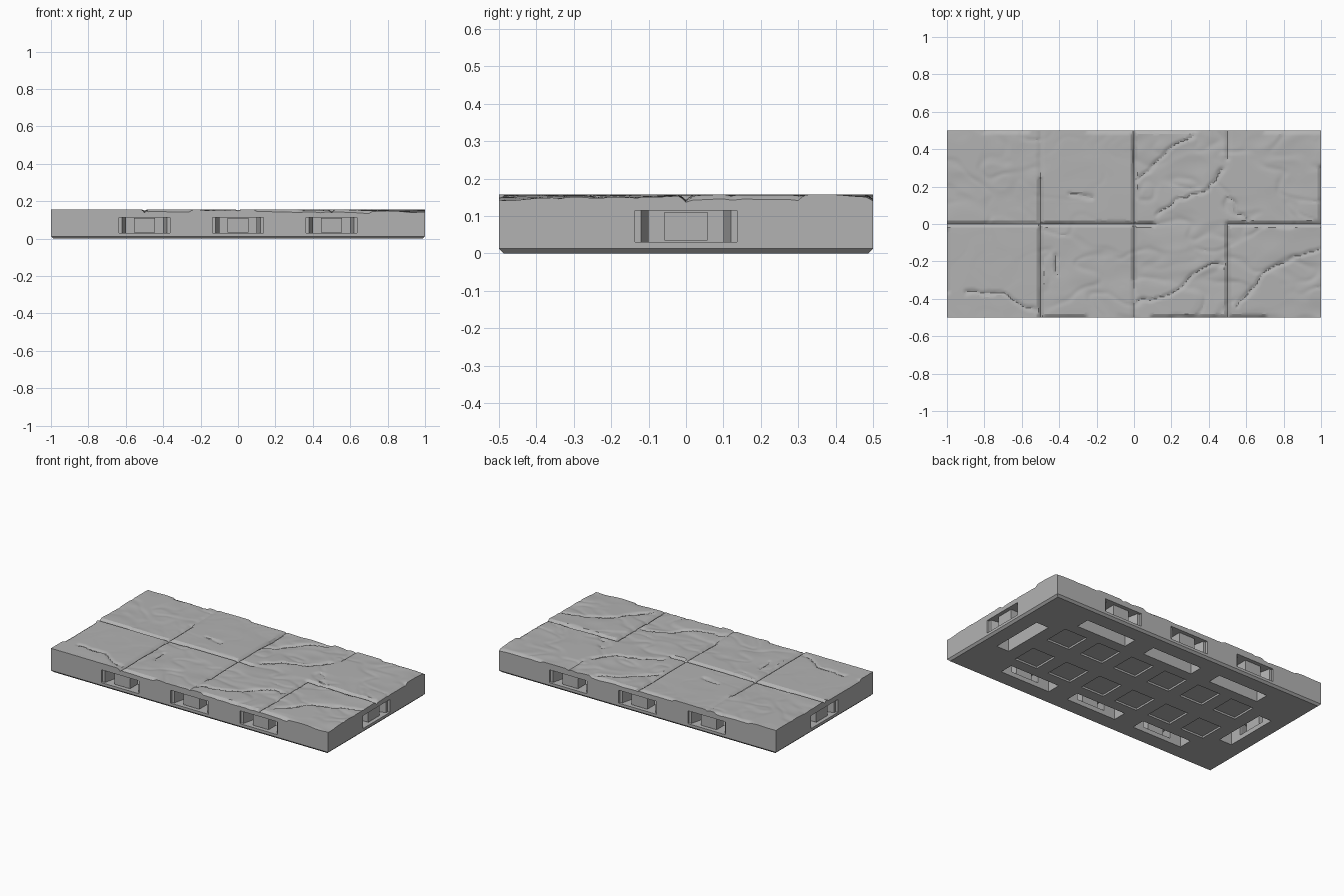
import bpy, bmesh, math
from mathutils import Vector, Matrix, noise

old = bpy.data.objects.get("Cube")
if old:
    bpy.data.objects.remove(old, do_unlink=True)

stone = bpy.data.materials.new("grey stone")
stone.use_nodes = True
GREY = (0.45, 0.45, 0.45, 1)
stone.diffuse_color = GREY
stone.node_tree.nodes["Principled BSDF"].inputs["Base Color"].default_value = GREY

TOP, SEAM, CHAMFER = 0.157, 0.13, 0.013


def make_object(name, bm):
    bmesh.ops.recalc_face_normals(bm, faces=bm.faces)
    mesh = bpy.data.meshes.new(name)
    bm.to_mesh(mesh)
    bm.free()
    mesh.materials.append(stone)
    obj = bpy.data.objects.new(name, mesh)
    bpy.context.collection.objects.link(obj)
    return obj


def prism(bm, outline, z0, z1, matrix=Matrix(), foot=1.0):
    """Closed upright prism over an outline, its foot scaled by a factor."""
    low = [bm.verts.new(matrix @ Vector((x * foot, y * foot, z0))) for x, y in outline]
    high = [bm.verts.new(matrix @ Vector((x, y, z1))) for x, y in outline]
    bm.faces.new(low)
    bm.faces.new(high)
    n = len(outline)
    for i in range(n):
        j = (i + 1) % n
        bm.faces.new((low[i], low[j], high[j], high[i]))


def rect(x0, x1, y0, y1):
    return [(x0, y0), (x1, y0), (x1, y1), (x0, y1)]


def seg_distance(x, y, a, b):
    dx, dy = b[0] - a[0], b[1] - a[1]
    x, y = x - a[0], y - a[1]
    t = max(0, min(1, (x * dx + y * dy) / (dx * dx + dy * dy)))
    return math.hypot(x - dx * t, y - dy * t)


# Joints between the paving stones: start, end, depth
joints = [((-1, 0), (0.1, 0), 0.014), ((0.5, 0), (1, 0), 0.014),
          ((-0.5, -0.5), (-0.5, 0.24), 0.014), ((-0.5, 0.24), (-0.5, 0.5), 0.006),
          ((0, -0.3), (0, 0.5), 0.014), ((0, -0.5), (0, -0.3), 0.006),
          ((0.5, -0.5), (0.5, 0), 0.014), ((0.5, 0.35), (0.5, 0.5), 0.008)]
# Worn edges of the paving, cut like half joints
joints += [((-0.48, -0.5), (-0.26, -0.5), 0.012), ((0.1, -0.5), (0.7, -0.5), 0.012),
           ((-0.8, 0.5), (-0.57, 0.5), 0.01), ((0, 0.5), (0.33, 0.5), 0.012),
           ((-0.25, 0.5), (0, 0.5), 0.01), ((0.7, 0.5), (1, 0.5), 0.01),
           ((-1, -0.36), (-1, -0.04), 0.012), ((1, 0.0), (1, 0.3), 0.012)]

# Cracks wandering over the stones
cracks = [[(-0.9, -0.36), (-0.7, -0.37), (-0.6, -0.43), (-0.52, -0.46)],
          [(0.55, -0.45), (0.62, -0.35), (0.72, -0.25), (0.85, -0.18), (1, -0.13)],
          [(0, 0.22), (0.08, 0.28), (0.18, 0.4), (0.32, 0.47)],
          [(0.12, 0.05), (0.25, 0.14), (0.4, 0.18), (0.48, 0.3)],
          [(0.5, 0.14), (0.6, 0.02)], [(-0.42, -0.27), (-0.42, -0.16)],
          [(0.02, -0.42), (0.2, -0.38), (0.35, -0.25), (0.48, -0.2)],
          [(-0.35, 0.16), (-0.23, 0.14)]]
cracks = [pair for line in cracks for pair in zip(line, line[1:])]

# How worn each stone is: front row, back row
wear = [[0.15, 0.8, 1, 1], [0.8, 0.25, 1, 0.9]]


def stone_height(x, y):
    q = Vector((x * 3, y * 4.5, 0))
    q += 0.5 * noise.noise_vector(q * 1.7)
    amount = wear[int(y > 0)][min(3, int((x + 1) * 2))]
    swell = max(0, noise.noise(q) + 0.15)
    ledge = max(0, 1 - 5 * abs(noise.noise(q * 1.3 + Vector((7, 3, 1)))))
    z = TOP - amount * (0.009 * swell + 0.004 * ledge)
    # the front right corner is the most worn
    z -= 0.012 * max(0, 1 - math.hypot(x - 1, y + 0.5) / 0.45)
    cut = 0
    for a, b, depth in joints:
        cut = max(cut, depth * (1 - seg_distance(x, y, a, b) / 0.017))
    wobble = 0.02 * noise.noise_vector(Vector((x * 14, y * 14, 2)))
    for a, b in cracks:
        cut = max(cut, 0.008 * (1 - seg_distance(x + wobble.x, y + wobble.y, a, b) / 0.014))
    return max(SEAM + 0.002, z - cut)


# Carved paving with a short skirt
bm = bmesh.new()
bmesh.ops.create_grid(bm, x_segments=200, y_segments=100, size=1,
                      matrix=Matrix.Diagonal((1, 0.5, 1, 1)))
for v in bm.verts:
    v.co.z = stone_height(v.co.x, v.co.y)
rim = [e for e in bm.edges if e.is_boundary]
for g in bmesh.ops.extrude_edge_only(bm, edges=rim)["geom"]:
    if isinstance(g, bmesh.types.BMVert):
        g.co.z = SEAM
paving = make_object("paving_top", bm)
bpy.context.view_layer.objects.active = paving
paving.select_set(True)
bpy.ops.object.shade_smooth_by_angle(angle=math.radians(25))
paving.select_set(False)

# Base with a chamfered foot
bm = bmesh.new()
bmesh.ops.create_cube(bm, size=1, matrix=Matrix.Translation((0, 0, SEAM / 2))
                      @ Matrix.Diagonal((2, 1, SEAM, 1)))
foot = [e for e in bm.edges if all(v.co.z < 0.01 for v in e.verts)]
bmesh.ops.bevel(bm, geom=foot, offset=CHAMFER, segments=1, affect="EDGES")
base = make_object("tile_base", bm)

# Connector ports: three on each long side, one on each end
ports = []
for x in (-0.5, 0, 0.5):
    ports.append(Matrix.Translation((x, -0.5, 0)))
    ports.append(Matrix.Translation((x, 0.5, 0)) @ Matrix.Rotation(math.pi, 4, "Z"))
for side in (-1, 1):
    ports.append(Matrix.Translation((side, 0, 0)) @ Matrix.Rotation(side * math.pi / 2, 4, "Z"))


def cut_base(bm):
    cutter = make_object("base_cutter", bm)
    cutter.hide_render = True
    mod = base.modifiers.new("cut", "BOOLEAN")
    mod.operation = "DIFFERENCE"
    mod.solver = "EXACT"
    mod.object = cutter
    bpy.context.view_layer.objects.active = base
    bpy.ops.object.modifier_apply(modifier=mod.name)
    bpy.data.objects.remove(cutter, do_unlink=True)


# Slots opening underneath, and shallow square recesses between them
bm = bmesh.new()
for m in ports:
    prism(bm, rect(-0.18, 0.18, 0.11, 0.2), -0.05, 0.118, m)
for i in range(6):
    for y in (-0.145, 0.145):
        x = (i - 2.5) * 0.252
        prism(bm, rect(x - 0.083, x + 0.083, y - 0.083, y + 0.083), -0.05, 0.012)
cut_base(bm)

# Tapering mouths from the walls into the slots
throat = [(-0.137, -0.05), (0.137, -0.05), (0.137, 0.015), (0.12, 0.015),
          (0.1, 0.1), (0.1, 0.15), (-0.1, 0.15), (-0.1, 0.1),
          (-0.12, 0.015), (-0.137, 0.015)]
bm = bmesh.new()
for m in ports:
    prism(bm, throat, 0.03, 0.114, m)
cut_base(bm)

# Blocks standing in the mouths of the ports
bm = bmesh.new()
for m in ports:
    prism(bm, rect(-0.057, 0.057, 0.02, 0.1), 0.034, 0.11, m)
make_object("port_blocks", bm)
